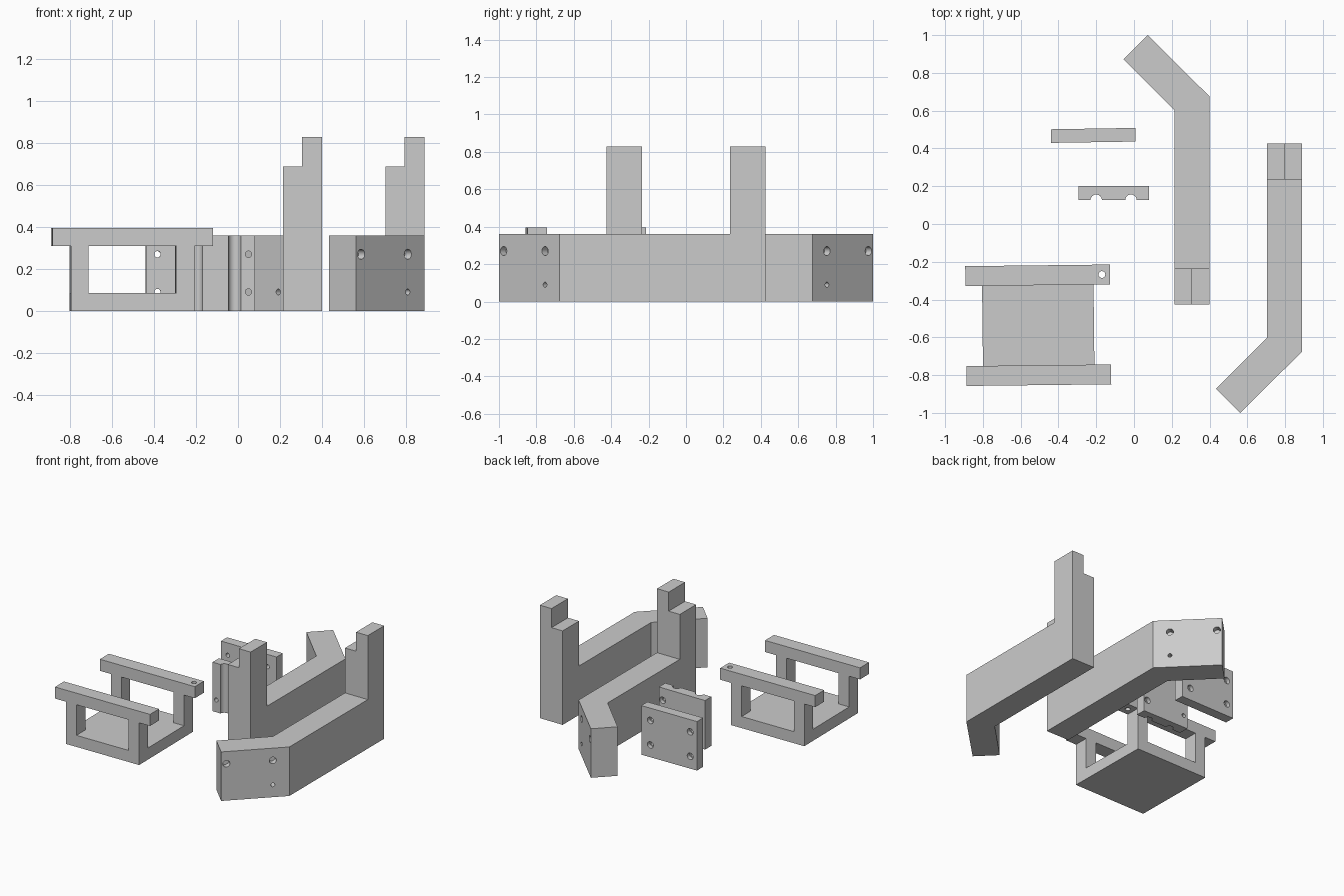
import bpy, bmesh, math
from mathutils import Vector, Matrix

if "Cube" in bpy.data.objects:
    bpy.data.objects.remove(bpy.data.objects["Cube"])

grey = bpy.data.materials.new("plain_grey")
grey.diffuse_color = (0.6, 0.6, 0.6, 1)
grey.use_nodes = True
grey.node_tree.nodes["Principled BSDF"].inputs["Base Color"].default_value = grey.diffuse_color


def new_object(name, bm):
    bmesh.ops.recalc_face_normals(bm, faces=bm.faces)
    mesh = bpy.data.meshes.new(name)
    bm.to_mesh(mesh)
    bm.free()
    mesh.materials.append(grey)
    obj = bpy.data.objects.new(name, mesh)
    bpy.context.collection.objects.link(obj)
    return obj


def prism(name, points, direction):
    """Extrude a flat outline (3D points) along a vector."""
    bm = bmesh.new()
    face = bm.faces.new([bm.verts.new(p) for p in points])
    ext = bmesh.ops.extrude_face_region(bm, geom=[face])
    verts = [g for g in ext["geom"] if isinstance(g, bmesh.types.BMVert)]
    bmesh.ops.translate(bm, verts=verts, vec=direction)
    return new_object(name, bm)


def box(name, x0, x1, y0, y1, z0, z1):
    return prism(name, [(x0, y0, z0), (x1, y0, z0), (x1, y1, z0), (x0, y1, z0)],
                 (0, 0, z1 - z0))


def boolean(obj, other, operation):
    other.hide_render = True
    mod = obj.modifiers.new("bool", "BOOLEAN")
    mod.operation, mod.solver, mod.object = operation, "EXACT", other
    bpy.context.view_layer.objects.active = obj
    bpy.ops.object.modifier_apply(modifier=mod.name)
    bpy.data.objects.remove(other)


def bore(obj, start, end, radius, segments=24):
    """Cut a round hole from start to end."""
    a, b = Vector(start), Vector(end)
    bm = bmesh.new()
    bmesh.ops.create_cone(bm, cap_ends=True, segments=segments, radius1=radius,
                          radius2=radius, depth=(b - a).length)
    turn = (b - a).to_track_quat("Z", "Y").to_matrix().to_4x4()
    bm.transform(Matrix.Translation((a + b) / 2) @ turn)
    boolean(obj, new_object("cutter", bm), "DIFFERENCE")


def spin(obj, pivot, degrees):
    p = Matrix.Translation(pivot)
    obj.data.transform(p @ Matrix.Rotation(math.radians(degrees), 4, "Z") @ p.inverted())


H = 0.36            # height of arms and clamp plates
ROWS = (0.09, 0.27)  # screw rows

# Angled arm with a stepped upright at its straight end
arm = prism("rear_arm", [(0.215, -0.235, 0), (0.40, -0.235, 0), (0.40, 0.675, 0),
                         (0.073, 1.0, 0), (-0.055, 0.872, 0), (0.215, 0.602, 0)],
            (0, 0, H))
upright = prism("upright", [(0.215, -0.425, 0), (0.40, -0.425, 0), (0.40, -0.425, 0.83),
                            (0.305, -0.425, 0.83), (0.305, -0.425, 0.69),
                            (0.215, -0.425, 0.69)], (0, 0.19, 0))
boolean(arm, upright, "UNION")
# Tube grooves in the angled clamp face
for x, y in ((0.017, 0.80), (0.147, 0.67)):
    bore(arm, (x, y, -0.1), (x, y, H + 0.1), 0.031)
# Counterbored clamp screws, square to the angled face
for x, y in ((0.098, 0.975), (0.32, 0.753)):
    for z in ROWS:
        bore(arm, (x + 0.1, y + 0.1, z), (x - 0.25, y - 0.25, z), 0.014)
        bore(arm, (x + 0.1, y + 0.1, z), (x - 0.03, y - 0.03, z), 0.024)
# Mounting holes in the thin upper part of the upright
for y, z in ((-0.283, 0.797), (-0.38, 0.727)):
    bore(arm, (0.1, y, z), (0.5, y, z), 0.014)

# Opposite arm is the mirror image
other = arm.copy()
other.data = arm.data.copy()
other.name = "front_arm"
bpy.context.collection.objects.link(other)
other.data.transform(Matrix.Translation((0.49, 0, 0)) @ Matrix.Scale(-1, 4, (0, 1, 0)))
other.data.flip_normals()


# Clamp plates with two tube grooves and four counterbored screws
def clamp_plate(name, x0, x1, y0, y1, grooves, screws):
    plate = box(name, x0, x1, y0, y1, 0, H)
    for x in grooves:
        bore(plate, (x, y0, -0.1), (x, y0, H + 0.1), 0.03)
    for x in screws:
        for z in ROWS:
            bore(plate, (x, y0 - 0.1, z), (x, y1 + 0.1, z), 0.015)
            bore(plate, (x, y1 - 0.03, z), (x, y1 + 0.1, z), 0.024)
    return plate


clamp_plate("short_clamp_plate", -0.295, 0.08, 0.126, 0.2, (-0.2, -0.016), (-0.265, 0.05))
wide = clamp_plate("wide_clamp_plate", -0.44, 0.008, 0.433, 0.505,
                   (-0.306, -0.121), (-0.385, -0.065))
spin(wide, (-0.216, 0.469, 0), 0.9)

# Tray: base, four legs and two cross bars joined into one piece
cx, cy = -0.507, -0.536
tray = box("tray", cx - 0.295, cx + 0.295, cy - 0.317, cy + 0.317, 0, 0.31)
boolean(tray, box("cutter", cx - 0.21, cx + 0.21, cy - 0.5, cy + 0.5, 0.085, 0.5),
        "DIFFERENCE")
boolean(tray, box("cutter", cx - 0.5, cx + 0.5, cy - 0.212, cy + 0.212, 0.085, 0.5),
        "DIFFERENCE")
for s in (-1, 1):
    y = cy + s * 0.2645
    boolean(tray, box("bar", cx - 0.383, cx + 0.383, y - 0.0525, y + 0.0525, 0.31, 0.395),
            "UNION")
    # Bar end holes with a recess underneath
    for t in (-1, 1):
        x = cx + t * 0.34
        bore(tray, (x, y, 0.2), (x, y, 0.5), 0.018)
        bore(tray, (x, y, 0.25), (x, y, 0.34), 0.034)
spin(tray, (cx, cy, 0), 0.65)

# Round walls smooth, hard edges kept
for obj in bpy.context.collection.objects:
    obj.select_set(True)
bpy.context.view_layer.objects.active = tray
bpy.ops.object.shade_smooth_by_angle(angle=math.radians(30))
